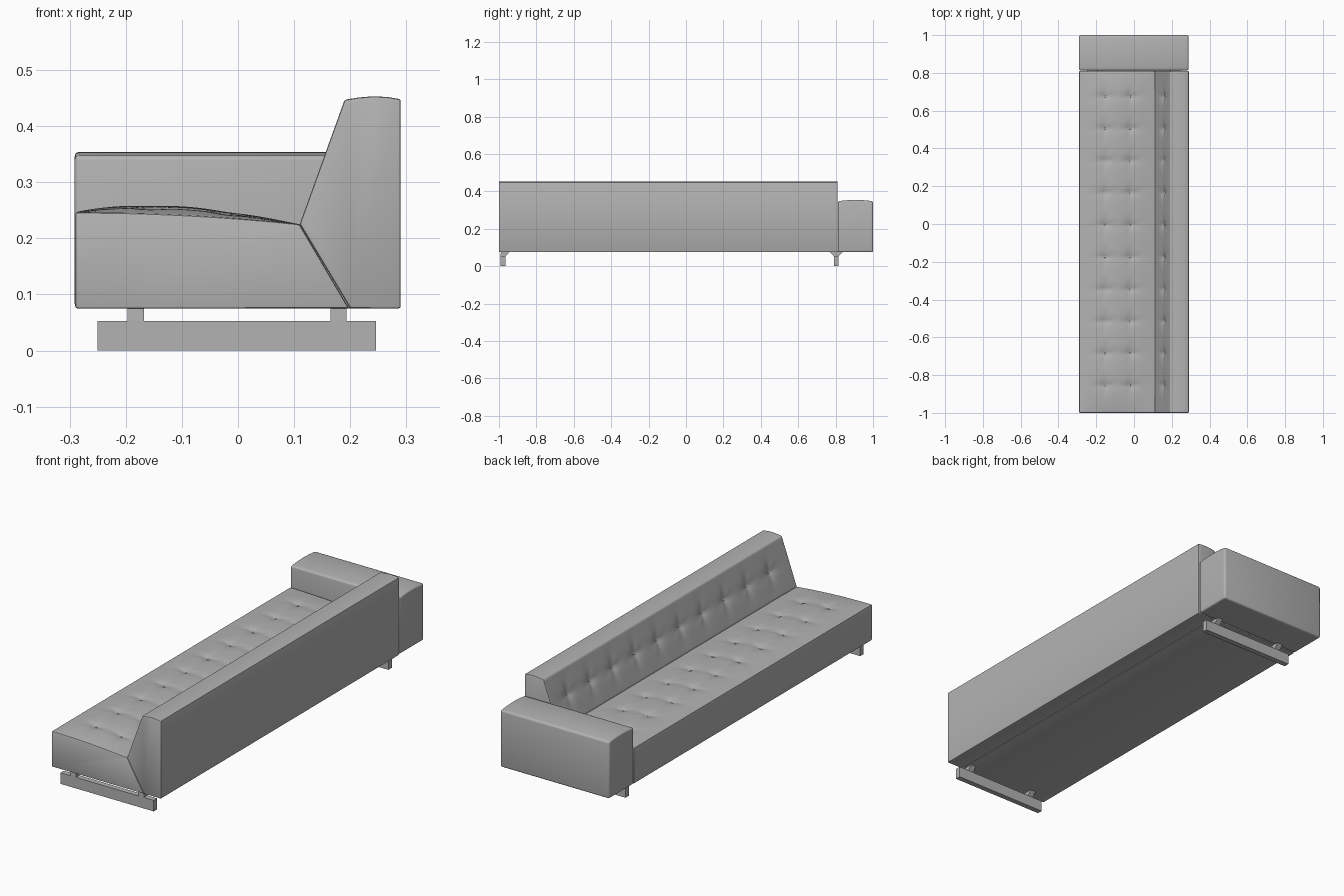
import bpy, bmesh, math
from mathutils import Vector

cube = bpy.data.objects.get("Cube")
if cube:
    bpy.data.objects.remove(cube)

grey = bpy.data.materials.new("grey_upholstery")
grey.use_nodes = True
colour = (0.45, 0.45, 0.45, 1)
grey.diffuse_color = colour
grey.node_tree.nodes["Principled BSDF"].inputs["Base Color"].default_value = colour

Y0, Y1 = -1.0, 0.81           # ends of seat and backrest
BUTTON_YS = [-0.855 + 0.17 * i for i in range(10)]
SEAT_XS = (-0.155, -0.02)
BACK_LOW, BACK_HIGH = Vector((0.11, 0.225)), Vector((0.19, 0.447))
SLOPE = BACK_HIGH - BACK_LOW
NORMAL = Vector((-SLOPE.y, SLOPE.x)).normalized()


def finish(bm, name, bevel=0.0, segments=2):
    bmesh.ops.recalc_face_normals(bm, faces=bm.faces)
    mesh = bpy.data.meshes.new(name)
    bm.to_mesh(mesh)
    bm.free()
    mesh.materials.append(grey)
    ob = bpy.data.objects.new(name, mesh)
    bpy.context.collection.objects.link(ob)
    bpy.ops.object.select_all(action='DESELECT')
    bpy.context.view_layer.objects.active = ob
    ob.select_set(True)
    if bevel:
        mod = ob.modifiers.new("soft_edges", 'BEVEL')
        mod.width, mod.segments = bevel, segments
        mod.limit_method, mod.angle_limit = 'ANGLE', math.radians(50)
        bpy.ops.object.modifier_apply(modifier=mod.name)
    bpy.ops.object.shade_smooth_by_angle(angle=math.radians(35))
    return ob


def sweep(name, profile, y0, y1, steps, warp, bevel, segments=2):
    """Loft a closed x-z profile along y, moving each point by warp."""
    bm = bmesh.new()
    rings = []
    for j in range(steps + 1):
        y = y0 + (y1 - y0) * j / steps
        rings.append([bm.verts.new(warp(x, y, z)) for x, z in profile])
    n = len(profile)
    for a, b in zip(rings, rings[1:]):
        for i in range(n):
            k = (i + 1) % n
            bm.faces.new((a[i], a[k], b[k], b[i]))
    bm.faces.new(rings[0])
    bm.faces.new(rings[-1])
    return finish(bm, name, bevel, segments)


def line(a, b, n):
    return [tuple(Vector(a).lerp(Vector(b), i / n)) for i in range(n + 1)]


def tuft(u, v, centres):
    """Depth of the pulled-in fabric, with four creases round each button."""
    depth = 0.0
    for cu, cv in centres:
        du, dv = u - cu, v - cv
        r = math.hypot(du, dv)
        if r < 0.13:
            spread = 0.022 + 0.006 * math.cos(4 * math.atan2(dv, du))
            depth += 0.013 * math.exp((0.008 - math.hypot(r, 0.008)) / spread)
    return depth


def crown(t, power):
    return 1 - abs(2 * t - 1) ** power


def length(y):
    return (y - Y0) / (Y1 - Y0)


# Seat
seat_buttons = [(x, y) for x in SEAT_XS for y in BUTTON_YS]


def seat_height(x, y):
    t = min(max((x + 0.29) / 0.4, 0), 1)
    puff = 0.016 * math.sin(math.pi * t ** 0.8) * crown(length(y), 10)
    edge = min(1, 12 * t, 12 * (1 - t))
    return 0.246 - 0.021 * t * t + puff - edge * tuft(x, y, seat_buttons)


def seat_warp(x, y, z):
    return (x, y, seat_height(x, y) if z > 0.2 else z)


sweep("seat", line((-0.29, 0.245), (0.11, 0.225), 38) + [(0.198, 0.075), (-0.29, 0.075)],
      Y0, Y1, 200, seat_warp, 0.004)

# Backrest
back_buttons = [(0.5, y) for y in BUTTON_YS]
reach = SLOPE.length


def back_warp(x, y, z):
    p = Vector((x, z))
    t = (p - BACK_LOW).dot(SLOPE) / reach ** 2
    on_slope = abs((p - BACK_LOW).dot(NORMAL)) < 0.001 and 0 < t < 1
    if on_slope:
        scaled = [(c * reach, by) for c, by in back_buttons]
        p -= NORMAL * tuft(t * reach, y, scaled) * min(1, 8 * t, 8 * (1 - t))
    return (p.x, y, p.y)


slope_line = line(BACK_LOW, BACK_HIGH, 24)
top_line = [(0.215, 0.451), (0.24, 0.453), (0.265, 0.452), (0.29, 0.448)]
sweep("backrest", slope_line + top_line + [(0.29, 0.075), (0.2, 0.075)],
      Y0, Y1, 200, back_warp, 0.004)

# Armrest with a gently domed top
ARM0, ARM1 = 0.813, 1.0


def arm_warp(x, y, z):
    dome = 0.007 * crown((y - ARM0) / (ARM1 - ARM0), 2)
    return (x, y, z + dome if z > 0.3 else z)


sweep("armrest", [(-0.291, 0.075), (-0.291, 0.347), (0.288, 0.347), (0.288, 0.075)],
      ARM0, ARM1, 10, arm_warp, 0.008, 3)

# Fabric buttons
def button(name, place, axis):
    bm = bmesh.new()
    bmesh.ops.create_uvsphere(bm, u_segments=10, v_segments=6, radius=0.005)
    bmesh.ops.scale(bm, verts=bm.verts, vec=(1, 1, 0.5))
    turn = Vector((0, 0, 1)).rotation_difference(axis).to_matrix()
    bmesh.ops.rotate(bm, verts=bm.verts, matrix=turn)
    bmesh.ops.translate(bm, verts=bm.verts, vec=place)
    finish(bm, name)


mid = BACK_LOW.lerp(BACK_HIGH, 0.5) - NORMAL * 0.012
for y in BUTTON_YS:
    for x in SEAT_XS:
        button("seat_button", Vector((x, y, seat_height(x, y) + 0.001)), Vector((0, 0, 1)))
    button("back_button", Vector((mid.x, y, mid.y)), Vector((NORMAL.x, 0, NORMAL.y)))


# Sled legs: a rail and two flared mounting blocks at each end
def block(name, x0, x1, low, high, z0, z1):
    bm = bmesh.new()
    ends = [[bm.verts.new((x, y, z)) for y, z in
             ((low[0], z0), (low[1], z0), (high[1], z1), (high[0], z1))] for x in (x0, x1)]
    for i in range(4):
        k = (i + 1) % 4
        bm.faces.new((ends[0][i], ends[0][k], ends[1][k], ends[1][i]))
    for end in ends:
        bm.faces.new(end)
    finish(bm, name)


for name, y, flare in (("front", -0.978, (-0.99, -0.942)), ("rear", 0.803, (0.766, 0.84))):
    rail = (y - 0.013, y + 0.013)
    block(name + "_leg_rail", -0.25, 0.246, rail, rail, 0, 0.053)
    for x in (-0.182, 0.179):
        block(name + "_leg_mount", x - 0.0145, x + 0.0145, rail, flare, 0.053, 0.078)
